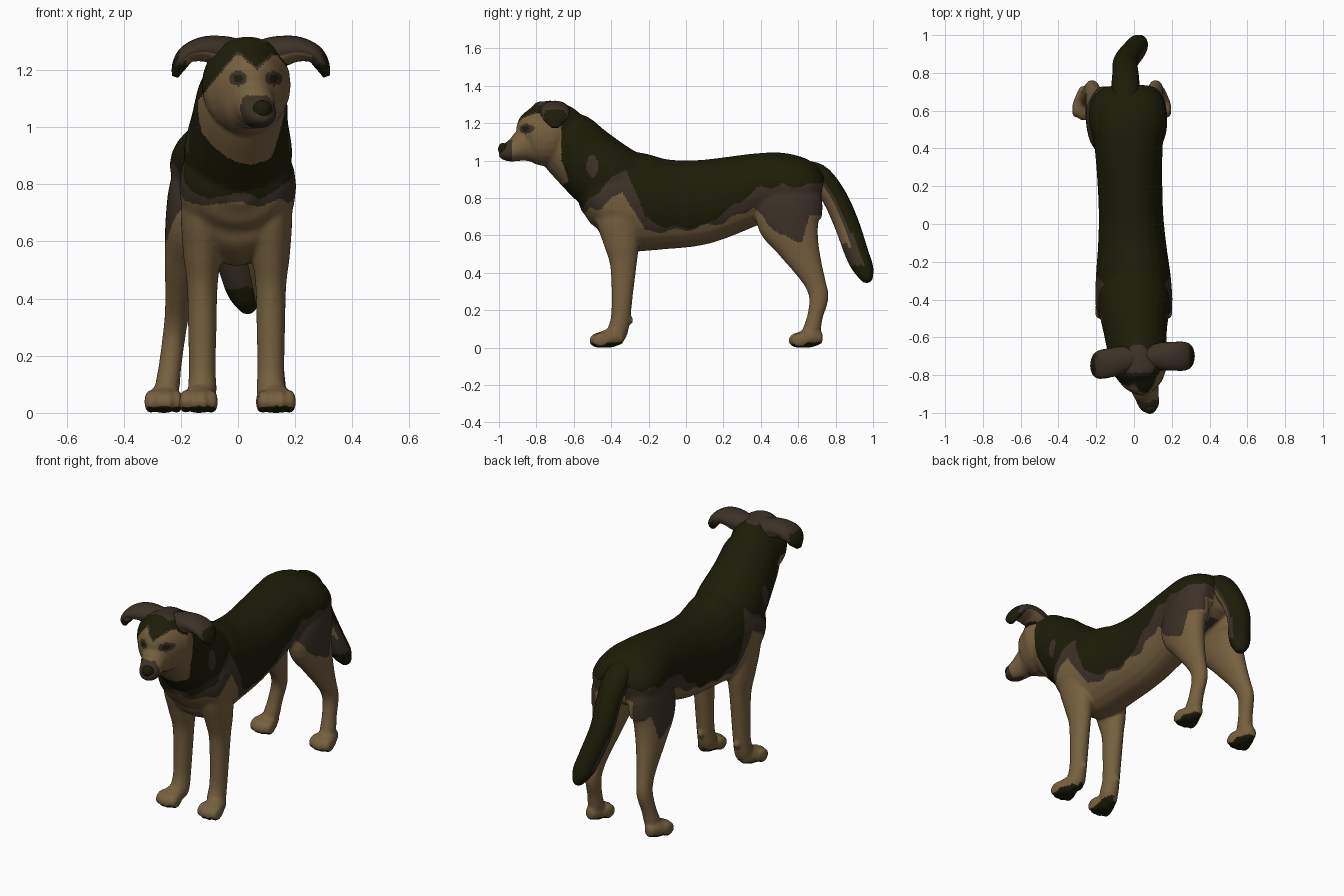
import bpy, bmesh
from math import sin, cos, tau
from mathutils import Vector

if "Cube" in bpy.data.objects:
    bpy.data.objects.remove(bpy.data.objects["Cube"])


def material(name, rgb):
    m = bpy.data.materials.new(name)
    m.use_nodes = True
    m.diffuse_color = (*rgb, 1)
    bsdf = m.node_tree.nodes["Principled BSDF"]
    bsdf.inputs["Base Color"].default_value = (*rgb, 1)
    bsdf.inputs["Roughness"].default_value = .8
    return m


TAN, BROWN, DARK = range(3)
COATS = [material("tan_fur", (.182, .119, .05)),
         material("brown_fur", (.045, .031, .02)),
         material("dark_fur", (.0125, .012, .0025))]


def spline(stations, steps=5):
    """Catmull-Rom through rows of (x, y, z, width, height)."""
    rows = [stations[0], *stations, stations[-1]]
    smooth = []
    for before, start, end, after in zip(rows, rows[1:], rows[2:], rows[3:]):
        for k in range(steps):
            t = k / steps
            smooth.append([q + t / 2 * (r - p + t * (2*p - 5*q + 4*r - s + t * (3*(q - r) + s - p)))
                           for p, q, r, s in zip(before, start, end, after)])
    return smooth + [list(stations[-1])]


def loft(bm, stations, side=(1, 0, 0), sides=24):
    """Closed tube with oval sections square to its path."""
    rows = spline(stations)
    points = [Vector(row[:3]) for row in rows]
    rings = []
    for i, (point, row) in enumerate(zip(points, rows)):
        along = (points[min(i + 1, len(points) - 1)] - points[max(i - 1, 0)]).normalized()
        across = Vector(side)
        across = (across - along * across.dot(along)).normalized()
        up = along.cross(across)
        width, height = (max(radius, .004) for radius in row[3:])
        rings.append([bm.verts.new(point + across * width * cos(angle) + up * height * sin(angle))
                      for angle in (tau * k / sides for k in range(sides))])
    for ring, following in zip(rings, rings[1:]):
        for k in range(sides):
            n = (k + 1) % sides
            bm.faces.new((ring[k], ring[n], following[n], following[k]))
    bm.faces.new(rings[0])
    bm.faces.new(rings[-1])


def limb(bm, sideways, rows):
    """Loft rows of (y, z, width, height); sideways(y, z) gives x."""
    loft(bm, [(sideways(row[0], row[1]), *row) for row in rows])


def finish(bm, name, rule, voxel=None):
    bmesh.ops.recalc_face_normals(bm, faces=bm.faces)
    mesh = bpy.data.meshes.new(name)
    bm.to_mesh(mesh)
    bm.free()
    ob = bpy.data.objects.new(name, mesh)
    bpy.context.collection.objects.link(ob)
    bpy.context.view_layer.objects.active = ob
    if voxel:
        remesh = ob.modifiers.new("skin", "REMESH")
        remesh.mode, remesh.voxel_size = "VOXEL", voxel
        soften = ob.modifiers.new("soften", "SMOOTH")
        soften.factor, soften.iterations = .5, 8
        for modifier in ("skin", "soften"):
            bpy.ops.object.modifier_apply(modifier=modifier)
        lowest = min(v.co.z for v in ob.data.vertices)
        for v in ob.data.vertices:
            v.co.z -= lowest
    for coat in COATS:
        ob.data.materials.append(coat)
    for face in ob.data.polygons:
        face.use_smooth = True
        face.material_index = rule(face.center, face.normal)


def border(points, y):
    """Height of a coat border at y."""
    for (start, low), (end, high) in zip(points, points[1:]):
        if y <= end:
            return low + (high - low) * max(0, (y - start) / (end - start))
    return points[-1][1]


SADDLE = [(-.55, .76), (-.4, .9), (-.32, .96), (-.22, .7), (-.1, .64), (.1, .65), (.4, .86), (.7, .87)]
FRINGE = [(-.55, .73), (-.45, .75), (-.34, .84), (-.22, .62), (0, .63), (.2, .67), (.36, .75),
          (.5, .6), (.62, .57), (.66, .7)]


def oval(a, b, centre, radii):
    return ((a - centre[0]) / radii[0]) ** 2 + ((b - centre[1]) / radii[1]) ** 2 < 1


def face_coat(x, y, z):
    """Eyes, muzzle, tan mask and throat."""
    for eye in ((0, 1.17), (.125, 1.17)):
        if y < -.76 and oval(x, z, eye, (.016, .012)):
            return DARK
        if y < -.76 and oval(x, z, eye, (.03, .026)):
            return BROWN
    if y < -.93 and z < 1.11 or y < -.83 and z < 1:
        return BROWN
    offset = abs(x - .065)
    brow = 1.2 + .9 * min(offset, .06) - 1.2 * max(offset - .07, 0)
    nape = -.665 + max(0, 1 - z) * .35
    if y < nape and z < brow and z > .87 + 4 * (x - .04) ** 2:
        return TAN
    return BROWN if y < -.8 and z < brow + .01 else DARK


def body_coat(centre, normal):
    x, y, z = centre
    if z < .05 and normal.z < -.5:
        return DARK
    if z > 1.295 and -.79 < y < -.64:
        return BROWN
    if z > .86 and y < -.6:
        return face_coat(x, y, z)
    if oval(y, z, (-.5, .97), (.03, .06)):
        return BROWN
    # inner thighs and rump
    inside = y > .3 and z < .8 and normal.x * (x + .035) < 0
    if inside or y > .66 and z < .84 and abs(x + .04) < .06:
        return TAN
    ripple = .01 * sin(y * 42 + x * 30)
    if z > border(SADDLE, y) + ripple:
        return DARK
    return BROWN if z > border(FRINGE, y) + ripple else TAN


def spine(y, z):
    """The head turns a little to the left, the hips to the right."""
    return .26 * max(0, -.4 - y) ** 2 - .035 * max(0, y + .4)


bm = bmesh.new()
# Trunk
limb(bm, spine, [(-.57, .78, .06, .05), (-.53, .79, .15, .13), (-.45, .8, .2, .2), (-.3, .785, .2, .265),
                 (-.1, .77, .18, .24), (.1, .785, .17, .225), (.4, .86, .18, .185), (.55, .87, .205, .17),
                 (.66, .86, .19, .135), (.725, .85, .13, .08)])
# Neck
limb(bm, spine, [(-.3, .84, .17, .2), (-.42, .91, .19, .2), (-.55, 1.02, .17, .187),
                 (-.65, 1.12, .155, .17), (-.72, 1.19, .12, .1)])
# Skull
limb(bm, spine, [(-.58, 1.15, .08, .1), (-.65, 1.16, .135, .145), (-.74, 1.15, .157, .172),
                 (-.8, 1.145, .13, .165), (-.85, 1.145, .1, .12), (-.88, 1.14, .055, .07),
                 (-.89, 1.135, .01, .01)])
# Muzzle
limb(bm, spine, [(-.76, 1.07, .11, .07), (-.85, 1.087, .08, .09), (-.91, 1.063, .064, .066),
                 (-.95, 1.05, .058, .053), (-.98, 1.047, .043, .037), (-.995, 1.05, .02, .02)])


def paw(bm, x, heel):
    """Foot with four toes."""
    limb(bm, lambda y, z: x, [(heel + .02, .055, .025, .03), (heel - .04, .055, .052, .05),
                              (heel - .1, .045, .057, .043), (heel - .14, .04, .04, .03)])
    for k in range(4):
        spread = k - 1.5
        tip = heel - .167 + abs(spread) * .015
        limb(bm, lambda y, z: x + spread * .031, [(tip + .1, .04, .01, .01), (tip + .06, .045, .02, .04),
                                                  (tip + .02, .037, .02, .035), (tip, .03, .01, .01)])


# Front legs with wrist pads
for leg_x, paw_x in ((.115, .135), (-.125, -.138)):
    limb(bm, lambda y, z: leg_x, [(-.36, .9, .04, .09), (-.37, .74, .074, .12), (-.345, .57, .068, .097),
                                  (-.335, .45, .054, .072), (-.34, .3, .05, .058), (-.35, .16, .047, .052),
                                  (-.37, .08, .05, .055), (-.39, .04, .04, .04)])
    limb(bm, lambda y, z: leg_x, [(-.31, .18, .01, .01), (-.3, .15, .02, .02), (-.3, .13, .01, .01)])
    paw(bm, paw_x, -.355)

# Hind legs, slanting from hip to foot
for hip, foot in ((.08, .13), (-.14, -.26)):
    limb(bm, lambda y, z: foot + (hip - foot) * z / .9,
         [(.56, .92, .06, .09), (.57, .8, .085, .16), (.55, .69, .085, .175), (.595, .56, .072, .12),
          (.65, .44, .054, .08), (.69, .35, .043, .058), (.71, .27, .04, .052), (.69, .17, .04, .042),
          (.67, .09, .043, .048), (.65, .04, .035, .04)])
    paw(bm, foot, .71)
finish(bm, "body", body_coat, voxel=.0085)

# Tail, its tip swung to the left
bm = bmesh.new()
limb(bm, lambda y, z: -.045 + max(0, .64 - z) * .3,
     [(.58, .95, .06, .05), (.7, .92, .075, .065), (.79, .81, .07, .066), (.857, .665, .065, .066),
      (.915, .5, .062, .062), (.95, .42, .055, .053), (.97, .365, .03, .03), (.975, .35, .01, .01)])


def tail_coat(centre, normal):
    outward = .9 * normal.y + .43 * normal.z
    if centre.z < .44 or outward > (0 if centre.z > .62 else .25):
        return DARK
    return TAN if centre.z > .55 and outward < -.3 else BROWN


finish(bm, "tail", tail_coat)


# Folded ears
def ear_coat(centre, normal):
    if normal.z < -.3 and centre.z > 1.22 and abs(centre.x - .04) < .22:
        return TAN
    return DARK if abs(normal.x) > .75 or centre.z < 1.22 else BROWN


for name, hand, sweep in (("left_ear", 1, 0), ("right_ear", -1, .2)):
    bm = bmesh.new()
    loft(bm, [(.045 + hand * out, -.7 - sweep * out, z, width, thickness) for out, z, width, thickness in
              ((.02, 1.25, .05, .05), (.09, 1.262, .072, .056), (.16, 1.273, .076, .045),
               (.22, 1.257, .076, .033), (.25, 1.217, .062, .026), (.265, 1.177, .02, .012))],
         side=(0, 1, 0))
    finish(bm, name, ear_coat)

# Nose
bm = bmesh.new()
limb(bm, spine, [(-.945, 1.065, .02, .015), (-.965, 1.06, .034, .033), (-.985, 1.058, .033, .034),
                 (-1, 1.055, .014, .014)])
finish(bm, "nose", lambda centre, normal: DARK)
